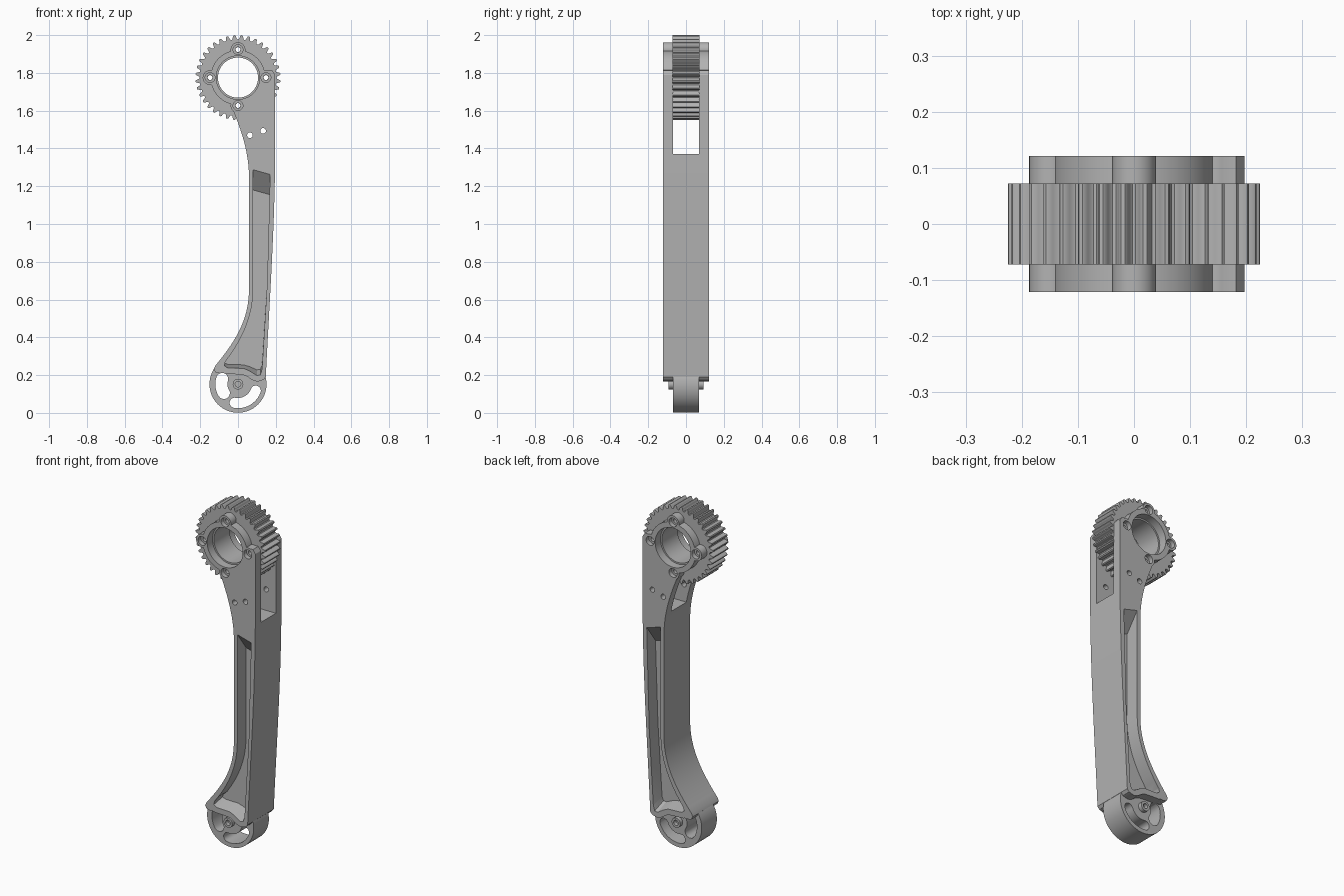
import bpy
import bmesh
from math import sin, cos, pi, radians
from mathutils import Vector
from mathutils.geometry import interpolate_bezier

if "Cube" in bpy.data.objects:
    bpy.data.objects.remove(bpy.data.objects["Cube"])

HUB = (0, 1.775)      # gear axis
FOOT = (0, 0.152)     # lower pivot axis
HALF = 0.121          # half thickness of the arm
GAP = 0.07            # half width of the fork gap

grey = bpy.data.materials.new("machined grey")
grey.use_nodes = True
colour = (0.45, 0.45, 0.45, 1)
grey.diffuse_color = colour
grey.node_tree.nodes["Principled BSDF"].inputs["Base Color"].default_value = colour


# Profile helpers, all in the x-z plane
def arc(centre, r, a0, a1, n):
    steps = [radians(a0 + (a1 - a0) * i / n) for i in range(n + 1)]
    return [(centre[0] + r * cos(a), centre[1] + r * sin(a)) for a in steps]


def circle(centre, r, n=32):
    return arc(centre, r, 0, 360, n)[:-1]


def bezier(*controls, n=14):
    p, h0, h1, q = [Vector((x, z, 0)) for x, z in controls]
    return [(v.x, v.y) for v in interpolate_bezier(p, h0, h1, q, n)]


def kidney(a0, a1, r, w):
    start, end = arc(FOOT, r, a0, a1, 1)
    return (arc(FOOT, r + w, a0, a1, 12)
            + arc(end, w, a1, a1 + 180, 10)[1:-1]
            + arc(FOOT, r - w, a1, a0, 12)
            + arc(start, w, a0 + 180, a0 + 360, 10)[1:-1])


def loft(name, near, y0, far, y1):
    """Solid between two matching profiles at depths y0 and y1."""
    bm = bmesh.new()
    a = [bm.verts.new((x, y0, z)) for x, z in near]
    b = [bm.verts.new((x, y1, z)) for x, z in far]
    bm.faces.new(a)
    bm.faces.new(b[::-1])
    for i in range(len(a)):
        j = (i + 1) % len(a)
        bm.faces.new((a[j], a[i], b[i], b[j]))
    bmesh.ops.recalc_face_normals(bm, faces=bm.faces)
    mesh = bpy.data.meshes.new(name)
    bm.to_mesh(mesh)
    bm.free()
    mesh.materials.append(grey)
    obj = bpy.data.objects.new(name, mesh)
    bpy.context.collection.objects.link(obj)
    return obj


def prism(name, profile, half):
    return loft(name, profile, -half, profile, half)


def combine(body, operation, tools):
    """Apply boolean operations and discard the tool objects."""
    for tool in tools:
        mod = body.modifiers.new("shape", 'BOOLEAN')
        mod.operation = operation
        mod.solver = 'EXACT'
        mod.object = tool
        tool.hide_render = True
    bpy.context.view_layer.update()
    graph = bpy.context.evaluated_depsgraph_get()
    mesh = bpy.data.meshes.new_from_object(body.evaluated_get(graph))
    body.modifiers.clear()
    body.data = mesh
    for tool in tools:
        bpy.data.objects.remove(tool)


bolts = arc(HUB, 0.148, 0, 270, 3)

# Arm outline: straight flank, swept neck, and a scooped lower step
outline = (
    [(0.10, 1.70), (-0.035, 1.625)]
    + bezier((-0.034, 1.62), (0, 1.54), (0.058, 1.40), (0.058, 1.25))
    + bezier((0.058, 0.65), (0.058, 0.48), (-0.03, 0.36), (-0.12, 0.25))
    + [(-0.128, 0.232), (-0.12, 0.215), (-0.09, 0.208)]
    + bezier((0, 0.204), (0.06, 0.205), (0.06, 0.168), (0.105, 0.166), n=8)
    + [(0.135, 0.175), (0.147, 0.19)]
    + bezier((0.149, 0.23), (0.17, 0.65), (0.196, 1.0), (0.197, 1.42))
    + [(0.197, 1.79), (0.182, 1.812), (0.15, 1.812)]
)
arm = prism("arm", outline, HALF)

# Flange with four bolt lobes, plus the lower pivot disc and its boss
combine(arm, 'UNION',
        [prism("flange", circle(HUB, 0.145, 64), HALF)]
        + [prism("lobe", circle(b, 0.039), HALF) for b in bolts]
        + [prism("foot", circle(FOOT, 0.151, 64), GAP)])

# Fork gap, bores and lightening holes
gap = [(-1, 1.37), (1, 1.37), (1, 2.2), (-1, 2.2)]
cutters = [prism("gap", gap, GAP), prism("bore", circle(HUB, 0.115, 64), 1)]
cutters += [prism("hole", circle(c, 0.015, 20), 1) for c in ((0.063, 1.47), (0.133, 1.493))]
cutters += [prism("hole", circle(b, 0.014, 20), 1) for b in bolts]
cutters += [prism("slot", kidney(162, 212, 0.088, 0.032), 1),
            prism("slot", kidney(260, 340, 0.1, 0.027), 1)]
for side in (-1, 1):
    for b in bolts:
        seat = circle(b, 0.026, 24)
        cutters.append(loft("seat", seat, side * 0.095, seat, side * 0.2))

# Side pockets with a sloped upper end and drafted lower end
rim = ([(0.17, 1.265), (0.08, 1.29)]
       + bezier((0.08, 0.65), (0.08, 0.5), (0.01, 0.37), (-0.068, 0.27), n=10)
       + [(-0.072, 0.25), (-0.055, 0.238), (0.03, 0.235), (0.06, 0.222),
          (0.1, 0.197), (0.118, 0.2), (0.127, 0.23), (0.154, 0.68)])
floor = [(x, z - 0.11 if z > 1 else z + max(0, 0.3 - z) * 0.3) for x, z in rim]
for side in (-1, 1):
    cutters.append(loft("pocket", rim, side * (HALF + 0.002), floor, side * 0.04))
combine(arm, 'DIFFERENCE', cutters)

# Pivot boss through the foot
boss = prism("pivot_boss", circle(FOOT, 0.028), 0.093)
combine(boss, 'DIFFERENCE', [
    loft("socket", circle(FOOT, 0.015, 20), s * 0.06, circle(FOOT, 0.015, 20), s * 0.2)
    for s in (-1, 1)])

# Toothed belt pulley held inside the fork
TEETH, SAMPLES = 36, 12
teeth = []
for i in range(TEETH * SAMPLES):
    a = 2 * pi * i / (TEETH * SAMPLES)
    wave = max(-1, min(1, -1.5 * cos(TEETH * (a - pi / 2))))
    r = 0.214 + 0.011 * wave
    teeth.append((HUB[0] + r * cos(a), HUB[1] + r * sin(a)))
pulley = prism("belt_pulley", teeth, GAP + 0.002)
combine(pulley, 'DIFFERENCE',
        [prism("bore", circle(HUB, 0.106, 64), 1)]
        + [prism("hole", circle(b, 0.013, 20), 1) for b in bolts])

# Smooth the curved walls, keep machined edges crisp
bpy.ops.object.select_all(action='DESELECT')
for obj in (arm, boss, pulley):
    obj.select_set(True)
bpy.context.view_layer.objects.active = arm
bpy.ops.object.shade_smooth_by_angle(angle=radians(30))
